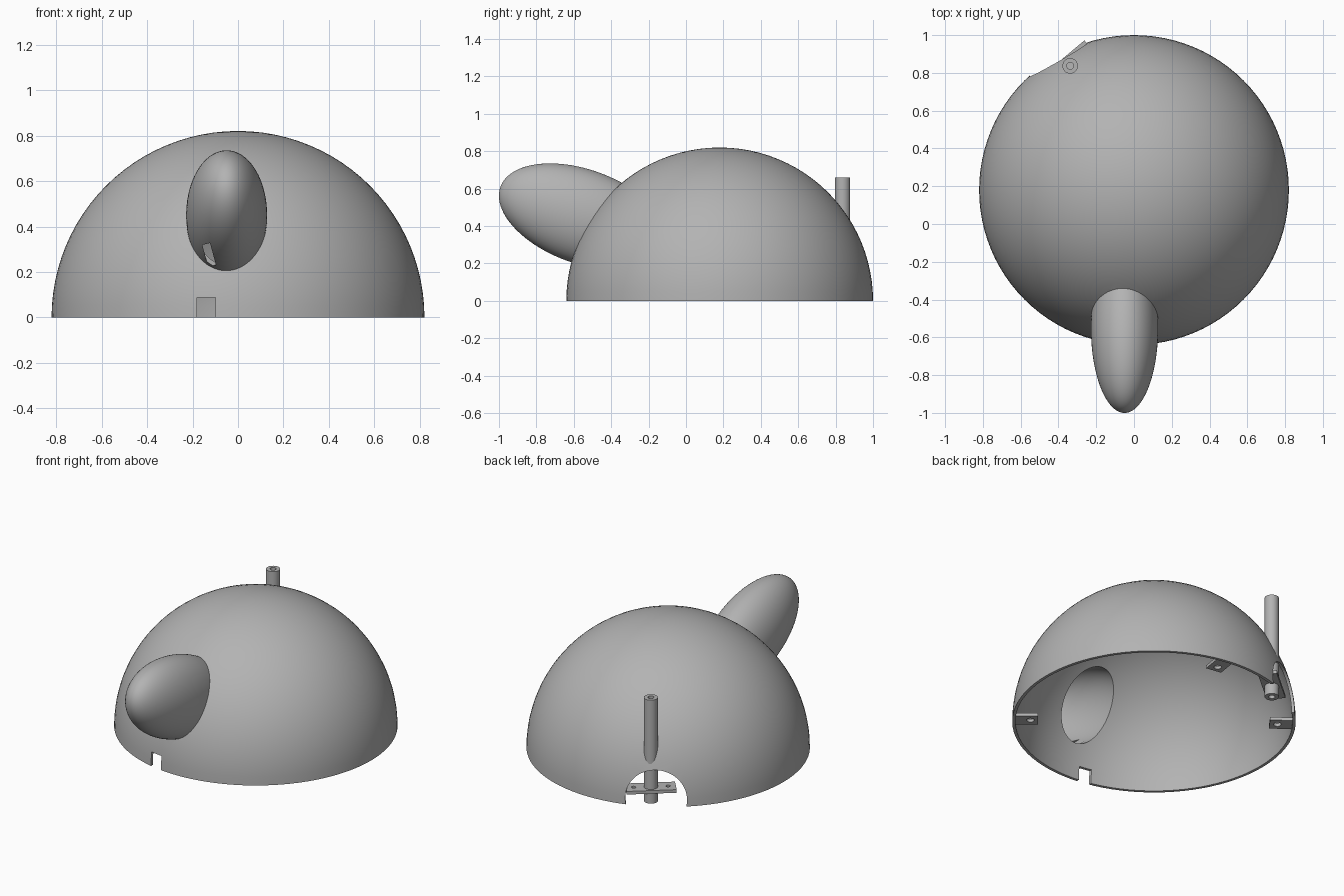
import bpy
from math import cos, sin, radians
from mathutils import Vector

if "Cube" in bpy.data.objects:
    bpy.data.objects.remove(bpy.data.objects["Cube"], do_unlink=True)

grey = bpy.data.materials.new("plain_grey")
grey.use_nodes = True
colour = (0.45, 0.45, 0.45, 1)
grey.diffuse_color = colour
grey.node_tree.nodes["Principled BSDF"].inputs["Base Color"].default_value = colour

CENTRE = Vector((0, 0.18, 0))
RADIUS, WALL = 0.82, 0.018


def finish(name):
    ob = bpy.context.object
    ob.name = name
    ob.data.materials.append(grey)
    return ob


def ball(name, loc, radii, tilt=0):
    bpy.ops.mesh.primitive_uv_sphere_add(segments=96, ring_count=48, radius=1, location=loc, rotation=(tilt, 0, 0))
    bpy.context.object.scale = radii
    return finish(name)


def box(name, loc, size, rot=(0, 0, 0)):
    bpy.ops.mesh.primitive_cube_add(size=1, location=loc, rotation=rot)
    bpy.context.object.scale = size
    return finish(name)


def rod(name, loc, radius, length, rot=(0, 0, 0), sides=32):
    bpy.ops.mesh.primitive_cylinder_add(vertices=sides, radius=radius, depth=length, location=loc, rotation=rot)
    return finish(name)


def combine(ob, other, operation="DIFFERENCE"):
    other.hide_render = True
    mod = ob.modifiers.new("cut", "BOOLEAN")
    mod.operation = operation
    mod.solver = "EXACT"
    mod.object = other
    bpy.ops.object.select_all(action="DESELECT")
    bpy.context.view_layer.objects.active = ob
    ob.select_set(True)
    bpy.ops.object.modifier_apply(modifier=mod.name)
    bpy.data.objects.remove(other, do_unlink=True)


def smooth(ob):
    bpy.ops.object.select_all(action="DESELECT")
    bpy.context.view_layer.objects.active = ob
    ob.select_set(True)
    bpy.ops.object.shade_smooth_by_angle(angle=radians(30))


def around(angle, dist, z):
    a = radians(angle)
    return CENTRE + Vector((dist * cos(a), dist * sin(a), z))


# Dome with a tilted egg-shaped nose, hollowed to a thin wall
nose_at, nose_tilt = (-0.05, -0.55, 0.45), radians(-19.85)
nose_radii = Vector((0.178, 0.47, 0.251))
wall = Vector((WALL, WALL, WALL))
shell = ball("dome_shell", CENTRE, (RADIUS,) * 3)
combine(shell, ball("nose", nose_at, nose_radii, nose_tilt), "UNION")
hollow = ball("dome_hollow", CENTRE, (RADIUS - WALL,) * 3)
combine(hollow, ball("nose_hollow", nose_at, nose_radii - wall, nose_tilt), "UNION")
combine(shell, hollow)
combine(shell, box("lower_half", (0, 0, -1), (4, 4, 2)))

# Front rim notch, slot under the nose and arched rear opening
combine(shell, box("front_notch", (-0.14, -0.6, 0), (0.08, 0.4, 0.176)))
combine(shell, box("nose_slot", (-0.127, -0.72, 0.275), (0.035, 0.18, 0.1), (0, radians(-15), 0)))
combine(shell, rod("rear_arch", around(120, 0.8, 0.04), 0.18, 0.5,
                   (radians(90), 0, radians(30)), 64))
smooth(shell)

# Upright tube with a bore
tube_at = Vector((-0.338, 0.837, 0.33))
tube = rod("rear_tube", tube_at, 0.041, 0.66)
combine(tube, rod("tube_bore", tube_at, 0.018, 1))
smooth(tube)

# Mounting plate around the tube with two screw holes
plate_at = Vector((tube_at.x, tube_at.y, 0.08))
turn = radians(40)
plate = box("tube_plate", plate_at, (0.29, 0.11, 0.02), (0, 0, turn))
along = Vector((cos(turn), sin(turn), 0))
for offset in (-0.1, 0.1):
    combine(plate, rod("screw_hole", plate_at + along * offset, 0.013, 0.1))
combine(plate, rod("tube_hole", plate_at, 0.039, 0.1))
smooth(plate)

# Drilled mounting tabs inside the rim
for i, angle in enumerate((-40, 81, 144)):
    tab = box(f"rim_tab_{i + 1}", around(angle, 0.737, 0.02), (0.134, 0.1, 0.02), (0, 0, radians(angle)))
    combine(tab, rod("tab_hole", around(angle, 0.715, 0.02), 0.022, 0.1))
    smooth(tab)
